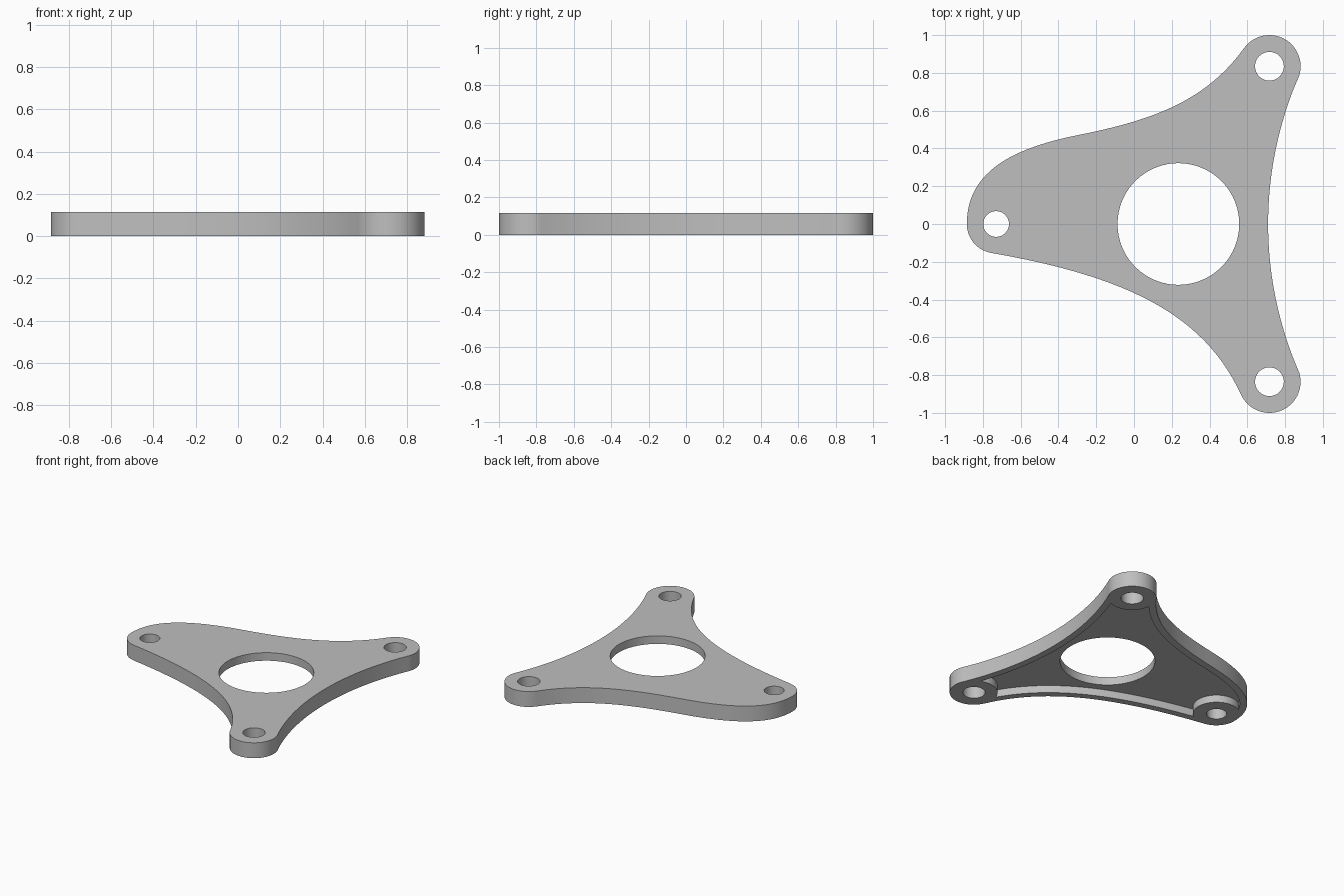
import bpy
import bmesh
import math
from mathutils import Vector
from mathutils.geometry import interpolate_bezier

cube = bpy.data.objects.get("Cube")
if cube:
    bpy.data.objects.remove(cube, do_unlink=True)

HEIGHT = 0.115
POCKET_DEPTH = 0.055
RIM_WIDTH = 0.05
BOSS_RADIUS = 0.16

LUG_BACK = Vector((0.717, 0.835))
LUG_FRONT = Vector((0.717, -0.835))
LUG_SIDE = Vector((-0.73, 0))


def arc(centre, radius, start, end, steps):
    """Points along an arc, angles in degrees."""
    angles = [math.radians(start + (end - start) * i / steps) for i in range(steps + 1)]
    return [centre + radius * Vector((math.cos(a), math.sin(a))) for a in angles]


def bezier(a, b, c, d, steps=28):
    return [p.to_2d() for p in interpolate_bezier(*(Vector((*q, 0)) for q in (a, b, c, d)), steps)]


def offset_inward(points, distance):
    """Move a counter-clockwise outline inward along its normals."""
    result = []
    for i, p in enumerate(points):
        tangent = (points[(i + 1) % len(points)] - points[i - 1]).normalized()
        result.append(p + distance * Vector((-tangent.y, tangent.x)))
    return result


def prism(name, points, bottom, top):
    """Extrude a flat outline into a solid."""
    bm = bmesh.new()
    face = bm.faces.new([bm.verts.new((p.x, p.y, bottom)) for p in points])
    extruded = bmesh.ops.extrude_face_region(bm, geom=[face])["geom"]
    verts = [v for v in extruded if isinstance(v, bmesh.types.BMVert)]
    bmesh.ops.translate(bm, verts=verts, vec=(0, 0, top - bottom))
    bmesh.ops.recalc_face_normals(bm, faces=bm.faces)
    mesh = bpy.data.meshes.new(name)
    bm.to_mesh(mesh)
    bm.free()
    obj = bpy.data.objects.new(name, mesh)
    bpy.context.collection.objects.link(obj)
    return obj


def cylinder(name, centre, radius, bottom, top, sides=64):
    return prism(name, arc(centre, radius, 0, 360, sides)[:-1], bottom, top)


def subtract(target, cutter):
    """Cut one solid from another and discard the cutter."""
    bpy.context.view_layer.objects.active = target
    mod = target.modifiers.new("cut", "BOOLEAN")
    mod.operation = "DIFFERENCE"
    mod.solver = "EXACT"
    mod.object = cutter
    bpy.ops.object.modifier_apply(modifier=mod.name)
    bpy.data.objects.remove(cutter, do_unlink=True)


# Outline, counter-clockwise: curved sides joined by rounded lugs
sections = [
    arc(Vector((2.67, 0)), 1.96, 203.15, 156.85, 40),
    arc(LUG_BACK, 0.165, -23.15, 143, 32),
    bezier((0.585, 0.934), (0.38, 0.65), (0.10, 0.55), (-0.29, 0.472)),
    bezier((-0.29, 0.472), (-0.62, 0.406), (-0.885, 0.29), (-0.885, 0)),
    arc(LUG_SIDE, 0.155, 180, 260, 16),
    bezier((-0.757, -0.153), (-0.02, -0.28), (0.378, -0.49), (0.567, -0.905)),
    arc(LUG_FRONT, 0.165, 205, 383.15, 32),
]
outline = [p for section in sections for p in section[:-1]]

plate = prism("mounting_plate", outline, 0, HEIGHT)

# Underside pocket, leaving a rim and round bosses at the lugs
pocket = prism("pocket_cutter", offset_inward(outline, RIM_WIDTH), -0.1, POCKET_DEPTH)
for lug in (LUG_BACK, LUG_FRONT, LUG_SIDE):
    subtract(pocket, cylinder("boss_cutter", lug, BOSS_RADIUS, -0.2, HEIGHT))
subtract(plate, pocket)

# Central opening and bolt holes
holes = [(Vector((0.235, 0)), 0.322), (LUG_BACK, 0.076), (LUG_FRONT, 0.076), (LUG_SIDE, 0.068)]
for centre, radius in holes:
    subtract(plate, cylinder("hole_cutter", centre, radius, -0.2, HEIGHT + 0.1, 96))

# Plain grey finish
grey = bpy.data.materials.new("light_grey")
grey.use_nodes = True
colour = (0.52, 0.52, 0.52, 1)
grey.diffuse_color = colour
grey.node_tree.nodes["Principled BSDF"].inputs["Base Color"].default_value = colour
plate.data.materials.clear()
plate.data.materials.append(grey)

bpy.ops.object.select_all(action="DESELECT")
plate.select_set(True)
bpy.context.view_layer.objects.active = plate
bpy.ops.object.shade_smooth_by_angle(angle=math.radians(30))
